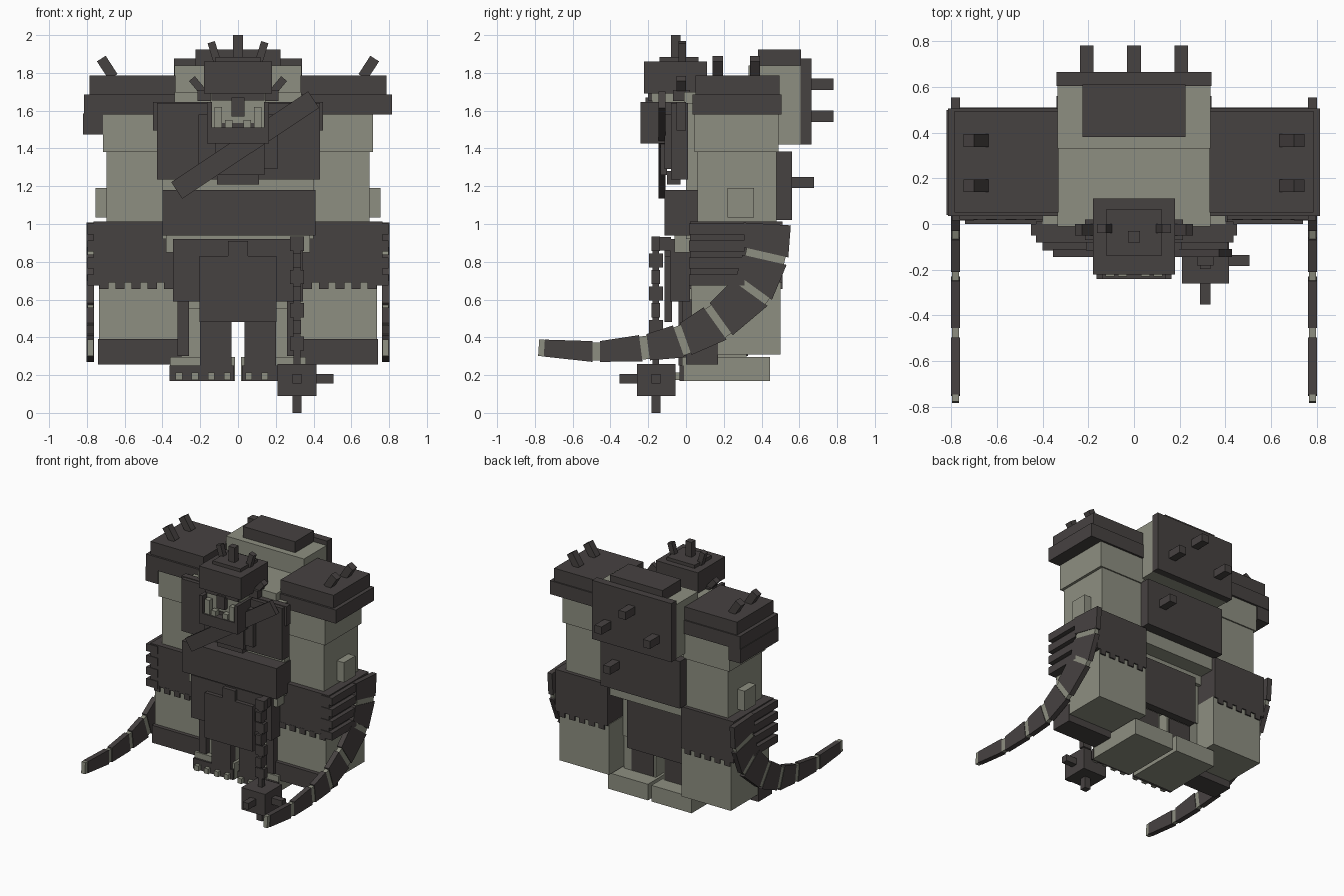
import bpy, math
from mathutils import Vector

if "Cube" in bpy.data.objects:
    bpy.data.objects.remove(bpy.data.objects["Cube"])


def material(name, rgb):
    m = bpy.data.materials.new(name)
    m.diffuse_color = (*rgb, 1)
    m.use_nodes = True
    m.node_tree.nodes["Principled BSDF"].inputs["Base Color"].default_value = m.diffuse_color
    return m


DARK = material("dark_iron", (0.062, 0.054, 0.053))
LIGHT = material("grey_green_skin", (0.27, 0.275, 0.22))


def mesh_object(name, verts, faces, mat):
    me = bpy.data.meshes.new(name)
    me.from_pydata(verts, [], faces)
    me.materials.append(mat)
    ob = bpy.data.objects.new(name, me)
    bpy.context.collection.objects.link(ob)
    return ob


def prism(name, profile, x0, x1, mat):
    """Extrude a counter-clockwise y-z quad along x."""
    verts = [(x, y, z) for x in (x0, x1) for y, z in profile]
    faces = [(3, 2, 1, 0), (4, 5, 6, 7)]
    faces += [(i, (i + 1) % 4, (i + 1) % 4 + 4, i + 4) for i in range(4)]
    return mesh_object(name, verts, faces, mat)


def box(name, x, y, z, mat, tilt=0.0):
    """Box from (min, max) ranges, optionally tilted about y around its centre."""
    c = Vector(((x[0] + x[1]) / 2, (y[0] + y[1]) / 2, (z[0] + z[1]) / 2))
    h = ((x[1] - x[0]) / 2, (y[1] - y[0]) / 2, (z[1] - z[0]) / 2)
    ob = prism(name, [(-h[1], -h[2]), (h[1], -h[2]), (h[1], h[2]), (-h[1], h[2])],
               -h[0], h[0], mat)
    ob.location = c
    ob.rotation_euler = (0, math.radians(tilt), 0)
    return ob


def pair(name, x, y, z, mat, tilt=0.0):
    """Matching boxes on both sides."""
    box(name + "_left", x, y, z, mat, tilt)
    box(name + "_right", (-x[1], -x[0]), y, z, mat, -tilt)


# Torso
box("torso", (-.40, .40), (0, .48), (.92, 1.64), LIGHT)
box("upper_chest", (-.335, .335), (-.01, .34), (1.6, 1.70), LIGHT)
box("hump", (-.335, .335), (.33, .61), (1.42, 1.84), LIGHT)
box("hump_top_plate", (-.225, .225), (.38, .61), (1.83, 1.925), DARK)
box("hips", (-.38, .38), (-.06, .36), (.85, .94), LIGHT)
box("pelvis", (-.31, .31), (0, .33), (.55, .87), LIGHT)

# Back plates with studs
box("upper_back_plate", (-.34, .34), (.605, .665), (1.42, 1.875), DARK)
box("lower_back_plate", (-.34, .34), (.47, .56), (1.02, 1.385), DARK)
for i, (x, y, z) in enumerate([(0, .66, 1.74), (.207, .66, 1.57),
                               (-.207, .66, 1.57), (.207, .555, 1.22)]):
    box(f"back_stud_{i}", (x - .03, x + .03), (y, y + .122), (z - .03, z + .03), DARK)

# Chest armour
box("chest_plate", (-.43, .435), (-.08, .01), (1.235, 1.64), DARK)
box("collar_plate", (-.45, .45), (-.05, 0), (1.495, 1.645), DARK)
box("chest_panel", (-.21, .21), (-.115, -.07), (1.29, 1.58), DARK)
box("chest_badge", (-.12, .14), (-.135, -.1), (1.26, 1.43), DARK)
box("chest_tab", (-.11, .11), (-.1, -.03), (1.21, 1.28), DARK)
box("chest_strap", (-.435, .435), (-.145, -.108), (-.0525, .0525), DARK, -33.5
    ).location = (.038, -.127, 1.418)
box("belly_plate", (-.40, .41), (-.115, .06), (.94, 1.18), DARK)

# Skirt and cloths
box("skirt", (-.345, .345), (-.085, .02), (.59, .92), DARK)
box("front_cloth", (-.205, .205), (-.115, -.075), (.48, .83), DARK)
box("front_cloth_tab", (-.053, .053), (-.115, -.075), (.82, .91), DARK)
box("back_cloth", (-.235, .235), (.33, .39), (.5, .87), DARK)

# Legs and feet
pair("leg", (.035, .31), (.02, .32), (.28, .6), LIGHT)
pair("shin_guard", (.035, .2), (-.04, .025), (.25, .6), DARK)
pair("leg_side_guard", (.26, .32), (-.02, .05), (.3, .6), DARK)
pair("calf_patch", (.05, .24), (.315, .327), (.3, .5), DARK)
pair("foot", (.015, .36), (-.02, .445), (.17, .295), LIGHT)
pair("foot_band", (.02, .362), (-.035, -.01), (.17, .25), DARK)
for i in range(4):
    pair(f"toe_{i}", (.04 + i * .085, .075 + i * .085), (-.065, -.02), (.175, .215), LIGHT)

# Arms
pair("upper_arm", (.39, .695), (.06, .48), (1.0, 1.4), LIGHT)
pair("shoulder", (.32, .715), (.045, .49), (1.38, 1.6), LIGHT)
pair("elbow_knob", (.68, .755), (.22, .36), (1.035, 1.19), LIGHT)
pair("shoulder_plate", (.33, .815), (.035, .505), (1.58, 1.685), DARK)
pair("shoulder_cap", (.33, .785), (.05, .495), (1.68, 1.785), DARK)
box("shoulder_flap", (-.82, -.715), (.04, .5), (1.475, 1.585), DARK)
for i, y in enumerate((.14, .338)):
    pair(f"shoulder_spike_{i}", (.665, .72), (y, y + .055), (1.77, 1.885), DARK, 33)
pair("bracer", (.315, .765), (.02, .51), (.69, 1.012), DARK)
for i in range(4):
    z = .675 + i * .09
    pair(f"bracer_slat_{i}", (.7, .798), (.015, .31), (z, z + .058), DARK)
for i in range(5):
    x = .345 + i * .085
    pair(f"bracer_tooth_{i}", (x, x + .048), (.018, .51), (.655, .7), DARK)
pair("fist", (.31, .735), (.03, .5), (.31, .7), LIGHT)
pair("knuckle_guard", (.30, .74), (0, .17), (.255, .39), DARK)

# Curved banded tusks on the bracers
path = [(.43, 1.0, .125), (.42, .83, .12), (.35, .65, .115), (.17, .485, .105),
        (-.02, .385, .09), (-.22, .345, .07), (-.476, .325, .055), (-.78, .345, .045)]
pts = [Vector(p[:2]) for p in path]
cross = []
for i, (y, z, w) in enumerate(path):
    d = (pts[min(i + 1, len(pts) - 1)] - pts[max(i - 1, 0)]).normalized()
    n = Vector((-d.y, d.x)) * w
    cross.append((pts[i] - n, pts[i] + n, d))


def tusk_piece(name, a, b, mat, x0, x1):
    quad = [tuple(a[0]), tuple(b[0]), tuple(b[1]), tuple(a[1])]
    prism(name + "_left", quad, x0, x1, mat)
    prism(name + "_right", quad, -x1, -x0, mat)


for i in range(len(cross) - 1):
    a, b = cross[i], cross[i + 1]
    s = (a[0] + a[2] * .02 * (i > 0), a[1] + a[2] * .02 * (i > 0))
    last = i == len(cross) - 2
    gap = .03 if last else .02
    e = (b[0] - b[2] * gap, b[1] - b[2] * gap)
    tusk_piece(f"tusk_segment_{i}", s, e, DARK, .762, .802)
    after = 0 if last else .02
    k = .98 if last else .88
    mid = pts[i + 1]
    n0, n1 = ((v - mid) * k + mid for v in b[:2])
    tusk_piece(f"tusk_band_{i}", (n0 - b[2] * gap, n1 - b[2] * gap),
               (n0 + b[2] * after, n1 + b[2] * after), LIGHT, .766, .798)

# Head
box("head", (-.145, .145), (-.18, .06), (1.5, 1.7), LIGHT)
box("helmet", (-.18, .18), (-.222, .112), (1.69, 1.86), DARK)
box("helmet_crown", (-.12, .12), (-.14, .065), (1.85, 1.885), DARK)
box("helmet_spike_middle", (-.026, .026), (-.08, -.03), (1.86, 2.0), DARK)
pair("helmet_spike", (.105, .145), (-.04, 0), (1.85, 1.965), DARK, 17)
pair("cheek_horn", (.195, .235), (-.05, 0), (1.69, 1.78), DARK, 40)
pair("cheek_plate", (.14, .215), (-.07, .02), (1.65, 1.71), DARK)
box("brow", (-.14, .14), (-.2, -.17), (1.655, 1.7), DARK)
box("nose_guard", (-.035, .035), (-.215, -.17), (1.57, 1.67), DARK)
box("jaw", (-.16, .16), (-.24, 0), (1.425, 1.51), DARK)
pair("jaw_side", (.138, .165), (-.24, 0), (1.425, 1.645), DARK)
for i, (x, top) in enumerate([(.105, 1.62), (.05, 1.55)]):
    pair(f"tooth_{i}", (x - .02, x + .02), (-.23, -.19), (1.505, top), LIGHT)
box("mouth", (-.12, .12), (-.186, -.178), (1.51, 1.535), DARK)

# Chain and spiked ball
for i in range(7):
    z = .33 + i * .088
    wide = i % 2 == 0
    hx, hy = (.037, .022) if wide else (.022, .037)
    box(f"chain_link_{i}", (.312 - hx, .312 + hx), (-.16 - hy, -.16 + hy),
        (z, z + .075), DARK)
box("chain_core", (.295, .33), (-.178, -.142), (.25, .93), DARK)
box("chain_hook", (.285, .34), (-.17, -.08), (.86, .93), DARK)
box("ball", (.21, .415), (-.26, -.055), (.09, .26), DARK)
box("ball_spike_side", (.41, .505), (-.183, -.135), (.155, .205), DARK)
box("ball_spike_front", (.288, .336), (-.353, -.25), (.155, .205), DARK)
box("ball_spike_bottom", (.288, .336), (-.183, -.135), (0, .1), DARK)
